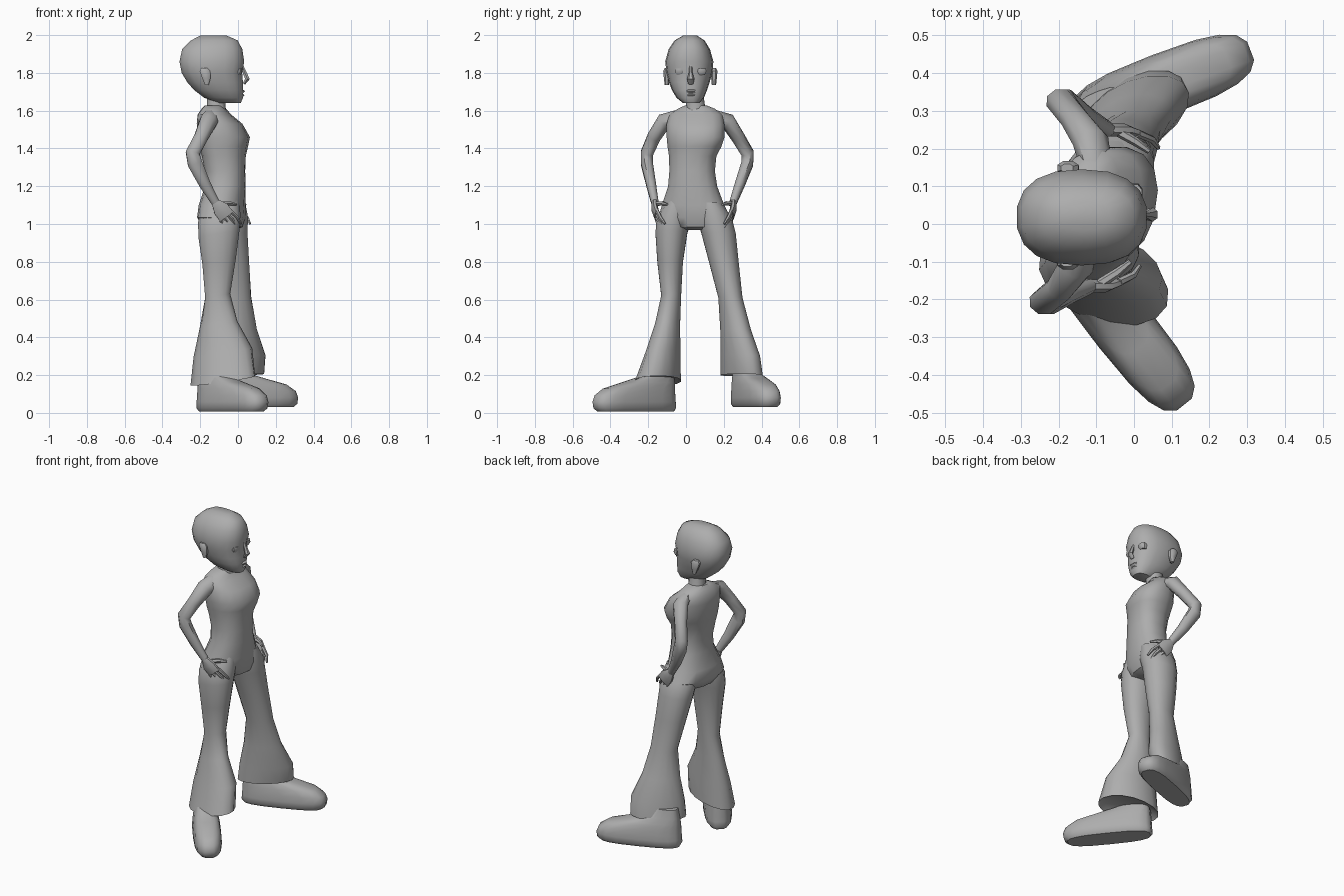
import bpy, bmesh, math
from mathutils import Vector

grey = bpy.data.materials.new("plain grey")
grey.diffuse_color = (0.42, 0.42, 0.42, 1)


def skin(name, rings, angle=42):
    """Join equal-sized rings of points into one closed surface."""
    bm = bmesh.new()
    loops = [[bm.verts.new(p) for p in r] for r in rings]
    n = len(loops[0])
    for a, b in zip(loops, loops[1:]):
        for i in range(n):
            j = (i + 1) % n
            bm.faces.new((a[i], a[j], b[j], b[i]))
    bm.faces.new(loops[0][::-1])
    bm.faces.new(loops[-1])
    bmesh.ops.recalc_face_normals(bm, faces=bm.faces)
    me = bpy.data.meshes.new(name)
    bm.to_mesh(me)
    bm.free()
    me.materials.append(grey)
    ob = bpy.data.objects.new(name, me)
    bpy.context.collection.objects.link(ob)
    bpy.ops.object.select_all(action='DESELECT')
    ob.select_set(True)
    bpy.context.view_layer.objects.active = ob
    bpy.ops.object.shade_smooth_by_angle(angle=math.radians(angle))
    return ob


def loft(name, rows, n=14, power=2.3, tilt=0):
    """Stack of horizontal rounded sections: x0, x1, y0, y1, z and optional skew."""
    rings = []
    for x0, x1, y0, y1, z, *skew in rows:
        k = skew[0] if skew else 0
        ring = []
        for i in range(n):
            t = 2 * math.pi * (i + 0.5) / n
            c, s = math.cos(t), math.sin(t)
            u = math.copysign(abs(c) ** (2 / power), c) * (x1 - x0) / 2
            v = math.copysign(abs(s) ** (2 / power), s) * (y1 - y0) / 2
            ring.append(((x0 + x1) / 2 + u + k * v, (y0 + y1) / 2 + v, z + tilt * u))
        rings.append(ring)
    return skin(name, rings)


def tube(name, pts, n=8):
    """Limb along points x, y, z, radius across, radius sideways."""
    ps = [Vector(p[:3]) for p in pts]
    rings = []
    for i, p in enumerate(ps):
        t = (ps[min(i + 1, len(ps) - 1)] - ps[max(i - 1, 0)]).normalized()
        a = t.cross(Vector((0, 1, 0))).normalized()
        b = a.cross(t)
        ring = []
        for k in range(n):
            w = 2 * math.pi * (k + 0.5) / n
            ring.append(p + a * math.cos(w) * pts[i][3] + b * math.sin(w) * pts[i][4])
        rings.append(ring)
    return skin(name, rings, 50)


# Head and neck
loft("head", [(-.10, .015, -.015, .07, 1.640), (-.18, .028, -.05, .095, 1.668),
              (-.235, .028, -.075, .112, 1.71), (-.27, .028, -.09, .125, 1.75),
              (-.30, .024, -.103, .14, 1.80), (-.312, .035, -.11, .145, 1.86),
              (-.298, .025, -.092, .127, 1.925), (-.25, 0, -.06, .098, 1.972),
              (-.20, -.06, -.015, .058, 1.998)], n=18, power=2.4)
loft("neck", [(-.175, -.06, -.01, .115, 1.58), (-.165, -.065, 0, .10, 1.63),
              (-.165, -.06, 0, .09, 1.70)], n=10)

# Facial features
tube("nose", [(.022, .025, 1.84, .006, .008), (.036, .025, 1.80, .012, .010),
              (.05, .025, 1.768, .014, .019), (.032, .025, 1.742, .008, .014)], n=6)
for nm, z, x in (("upper_lip", 1.703, .031), ("lower_lip", 1.682, .028)):
    loft(nm, [(x - .03, x - .004, -.004, .054, z - .011), (x - .03, x + .008, .001, .049, z),
              (x - .03, x - .004, -.004, .054, z + .009)], n=8)
for side in (-1, 1):
    y = .025 + side * .055
    loft("eyelid", [(-.02, .014, y - .022, y + .022, 1.79), (-.02, .024, y - .03, y + .03, 1.808),
                    (-.02, .022, y - .026, y + .026, 1.824)], n=8)
    y = .023 + side * .125
    loft("ear", [(-.175, -.155, y - .012, y + .012, 1.735), (-.19, -.145, y - .016, y + .016, 1.77),
                 (-.205, -.145, y - .02, y + .02, 1.81), (-.195, -.16, y - .012, y + .012, 1.825)], n=8)

# Torso from hips to collar
loft("torso", [(-.14, -.01, .01, .11, .968, .14), (-.185, .02, -.08, .175, .985, .14),
               (-.212, .035, -.15, .238, 1.035, .14), (-.205, .038, -.13, .205, 1.10, .12),
               (-.175, .04, -.097, .167, 1.20, .06), (-.175, .038, -.09, .155, 1.28, .06),
               (-.19, .04, -.092, .163, 1.36, .1), (-.2, .05, -.1, .19, 1.41, .14),
               (-.21, .06, -.105, .207, 1.46, .14), (-.215, .02, -.105, .205, 1.53, .14),
               (-.21, -.04, -.09, .195, 1.58, .14), (-.19, -.065, -.045, .155, 1.61, .14),
               (-.175, -.075, -.005, .11, 1.628, .14)], n=16, power=2.35)

# Flared trouser legs, the last row turned inwards under the hem
loft("right_trouser_leg", [(-.19, .01, -.11, .03, 1.11), (-.213, .015, -.157, .03, 1.03),
     (-.212, .01, -.163, .008, .95), (-.19, -.01, -.153, -.015, .80), (-.175, -.04, -.132, -.025, .62),
     (-.2, -.005, -.165, -.03, .47, -.25), (-.23, .07, -.215, -.028, .32, -.4),
     (-.243, .082, -.27, -.025, .17, -.45), (-.21, .05, -.24, -.055, .19, -.45)], n=16, power=2.1, tilt=.16)
loft("left_trouser_leg", [(-.145, .04, .06, .19, 1.11), (-.165, .055, .055, .245, 1.03),
     (-.158, .052, .08, .265, .95), (-.13, .06, .12, .28, .80), (-.09, .07, .17, .30, .61, .1),
     (-.11, .095, .18, .345, .44, .35), (-.13, .13, .18, .394, .30, .6),
     (-.132, .116, .18, .408, .20, .65), (-.10, .086, .21, .38, .22, .65)], n=16, power=2.1, tilt=.05)

# Shoes, modelled pointing along x then turned outwards
for nm, loc, turn, size in (("right_shoe", (-.14, -.135, .008), -51.5, 1.04),
                            ("left_shoe", (-.085, .308, .03), 21, 1)):
    shoe = loft(nm, [(-.075, .40, -.066, .066, 0), (-.085, .42, -.081, .081, .018),
                     (-.082, .425, -.083, .083, .05), (-.08, .412, -.08, .08, .085),
                     (-.078, .36, -.075, .075, .12), (-.075, .24, -.067, .067, .152),
                     (-.07, .12, -.055, .055, .185), (-.06, .07, -.045, .045, .24)], n=18, power=3)
    shoe.location = loc
    shoe.scale.x = size
    shoe.rotation_euler.z = math.radians(turn)

# Arms bent with hands on the hips
tube("right_arm", [(-.14, -.045, 1.57, .045, .032), (-.155, -.115, 1.545, .05, .042),
     (-.195, -.17, 1.46, .04, .037), (-.24, -.207, 1.375, .04, .036), (-.228, -.207, 1.32, .042, .034),
     (-.175, -.185, 1.21, .033, .028), (-.12, -.165, 1.115, .024, .021)])
tube("left_arm", [(-.10, .15, 1.57, .045, .032), (-.115, .22, 1.545, .05, .042),
     (-.155, .275, 1.46, .04, .037), (-.195, .326, 1.375, .04, .036), (-.185, .325, 1.32, .042, .034),
     (-.13, .285, 1.21, .033, .028), (-.07, .25, 1.115, .024, .021)])


def hand(side, wrist, y_in):
    """Palm, four fingers and a thumb; y_in is the step towards the hip."""
    x, y, z = wrist
    tube(side + "_palm", [(x, y, z, .024, .02), (x + .03, y, z - .035, .046, .018),
                          (x + .06, y + y_in * .3, z - .075, .046, .014)])
    for i in range(4):
        k = i - 1.5
        bx, bz = x + .055 + k * .017, z - .07 + k * .017
        tube(side + "_finger", [(bx, y + y_in * .3, bz, .011, .011),
                                (bx + .028 + k * .006, y + y_in * .8, bz - .036, .010, .010),
                                (bx + .042 + k * .008, y + y_in * 1.5, bz - .07, .006, .006)], n=6)
    tube(side + "_thumb", [(x + .02, y, z - .01, .014, .014), (x + .075, y + y_in, z - .005, .012, .012),
                           (x + .11, y + y_in * 1.8, z - .012, .007, .007)], n=6)


hand("right", (-.12, -.165, 1.115), .036)
hand("left", (-.07, .25, 1.115), -.032)
